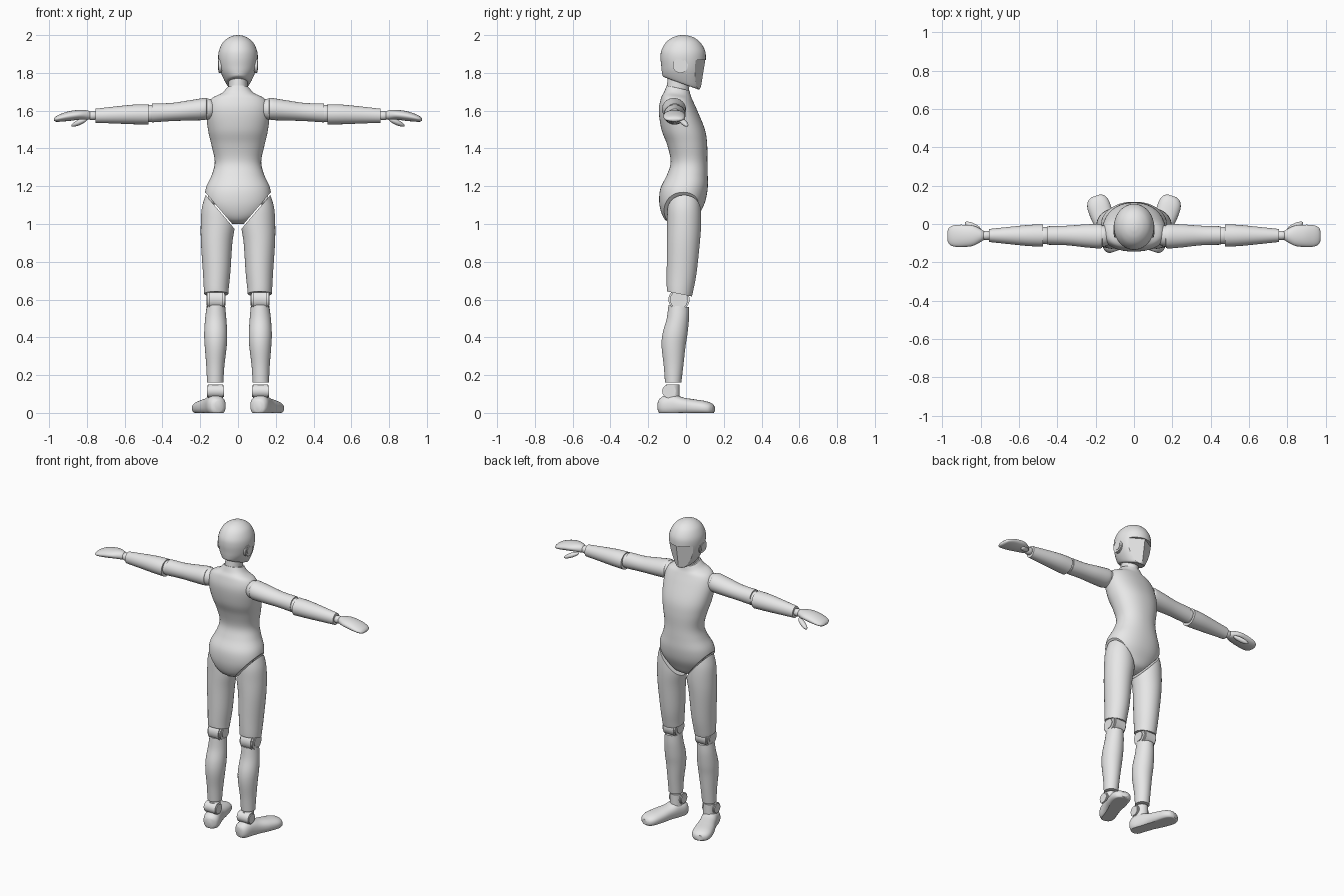
import bpy
import bmesh
import math
from mathutils import Matrix, Vector

default_cube = bpy.data.objects.get("Cube")
if default_cube:
    bpy.data.objects.remove(default_cube, do_unlink=True)

grey = bpy.data.materials.new("plain grey")
grey.use_nodes = True
grey.diffuse_color = (0.8, 0.8, 0.8, 1)
grey.node_tree.nodes["Principled BSDF"].inputs["Base Color"].default_value = (0.8, 0.8, 0.8, 1)


def finish(name, bm, angle=35):
    """Turn a bmesh into a smooth-shaded object with sharp rims."""
    bmesh.ops.recalc_face_normals(bm, faces=bm.faces[:])
    mesh = bpy.data.meshes.new(name)
    bm.to_mesh(mesh)
    bm.free()
    mesh.materials.append(grey)
    obj = bpy.data.objects.new(name, mesh)
    bpy.context.collection.objects.link(obj)
    smooth(mesh, angle)
    return obj


def smooth(mesh, angle=35):
    for poly in mesh.polygons:
        poly.use_smooth = True
    mesh.set_sharp_from_angle(angle=math.radians(angle))


def spline(rings, steps=5):
    """Catmull-Rom interpolation of the loft rings."""
    rings = [tuple(r) + (0,) * (6 - len(r)) for r in rings]
    pts = [rings[0]] + rings + [rings[-1]]
    out = []
    for a, b, c, d in zip(pts, pts[1:], pts[2:], pts[3:]):
        for i in range(steps):
            s = i / steps
            out.append([0.5 * (2 * q + (r - p) * s + (2 * p - 5 * q + 4 * r - w) * s * s
                               + (3 * q - p - 3 * r + w) * s ** 3)
                        for p, q, r, w in zip(a, b, c, d)])
    return out + [rings[-1]]


def loft(rings, axis="z", side=1, power=2.0, sides=40, floor=None):
    """Skin ovals (position, centre u, centre v, radius u, radius v, tilt)."""
    bm = bmesh.new()
    loops = []
    for t, cu, cv, ru, rv, tilt in spline(rings):
        loop = []
        for i in range(sides):
            a = math.tau * i / sides
            c, s = math.cos(a), math.sin(a)
            u = cu + ru * math.copysign(abs(c) ** (2 / power), c)
            v = cv + rv * math.copysign(abs(s) ** (2 / power), s)
            co = {"z": (u, v, t + tilt * (v - cv)), "x": (t, u, v), "y": (u, t, v)}[axis]
            z = co[2] if floor is None else max(co[2], floor)
            loop.append(bm.verts.new((co[0] * side, co[1], z)))
        loops.append(loop)
    for low, high in zip(loops, loops[1:]):
        for i in range(sides):
            j = (i + 1) % sides
            bm.faces.new((low[i], low[j], high[j], high[i]))
    bm.faces.new(loops[0])
    bm.faces.new(loops[-1])
    return bm


def slice_off(bm, point, normal):
    """Remove everything beyond a plane and close the cut."""
    geom = bm.verts[:] + bm.edges[:] + bm.faces[:]
    cut = bmesh.ops.bisect_plane(bm, geom=geom, plane_co=point, plane_no=normal, clear_outer=True)
    rim = [e for e in cut["geom_cut"] if isinstance(e, bmesh.types.BMEdge)]
    bmesh.ops.holes_fill(bm, edges=rim, sides=0)


def ball(name, loc, scale, turn=Matrix()):
    bm = bmesh.new()
    matrix = Matrix.Translation(loc) @ turn @ Matrix.Diagonal((*scale, 1))
    bmesh.ops.create_uvsphere(bm, u_segments=28, v_segments=16, radius=1, matrix=matrix)
    return finish(name, bm)


def disc(name, loc, radius, depth):
    """Rounded-rim cylinder lying along x."""
    bm = bmesh.new()
    matrix = Matrix.Translation(loc) @ Matrix.Rotation(math.pi / 2, 4, "Y")
    bmesh.ops.create_cone(bm, cap_ends=True, segments=32, radius1=radius, radius2=radius,
                          depth=depth, matrix=matrix)
    rims = [e for e in bm.edges if abs(e.verts[0].co.x - e.verts[1].co.x) < 1e-5]
    bmesh.ops.bevel(bm, geom=rims, offset=min(radius, depth) * 0.15, segments=2, affect="EDGES")
    return finish(name, bm)


# Head: tapered egg with a slanted jaw
head = finish("head", loft([
    (1.745, 0, -.025, .05, .08, -.35), (1.75, 0, -.025, .064, .098, -.35),
    (1.79, 0, -.018, .086, .11, -.15), (1.83, 0, -.015, .099, .116, -.05),
    (1.88, 0, -.015, .105, .12), (1.92, 0, -.015, .1, .115), (1.96, 0, -.015, .081, .092),
    (1.985, 0, -.015, .053, .061), (1.997, 0, -.015, .024, .028), (2.0, 0, -.015, .004, .004)]))

# Face: two flat planes meeting in a central ridge under the brow
bm = bmesh.new()
outline = [(0, .102), (.14, .021), (.14, .3), (-.14, .3), (-.14, .021)]
lower = [bm.verts.new((x, y - .035, 1.65)) for x, y in outline]
upper = [bm.verts.new((x, y, 1.868)) for x, y in outline]
bm.faces.new(lower)
bm.faces.new(upper)
for i in range(len(outline)):
    j = (i + 1) % len(outline)
    bm.faces.new((lower[i], lower[j], upper[j], upper[i]))
cutter = finish("face_cutter", bm)
cutter.hide_render = True
cut = head.modifiers.new("face", "BOOLEAN")
cut.operation = "DIFFERENCE"
cut.object = cutter
bpy.context.view_layer.objects.active = head
bpy.ops.object.modifier_apply(modifier=cut.name)
bpy.data.objects.remove(cutter, do_unlink=True)
smooth(head.data, 25)

finish("neck", loft([(1.66, 0, -.05, .054, .06, -.25), (1.72, 0, -.043, .05, .058, -.25),
                     (1.79, 0, -.035, .05, .058, -.25)]))

# Torso: one body shell, cut diagonally for the legs
leg_slope = Vector((1.17, 0, -1)).normalized()
torso = loft([
    (1.0, 0, -.025, .04, .045), (1.02, 0, -.028, .09, .08), (1.06, 0, -.028, .14, .103),
    (1.12, 0, -.02, .172, .122), (1.19, 0, -.01, .17, .125), (1.26, 0, .007, .139, .108),
    (1.33, 0, .016, .123, .097), (1.42, 0, .006, .141, .106), (1.5, 0, -.015, .159, .115),
    (1.6, 0, -.042, .167, .102), (1.66, 0, -.048, .145, .084, -.08),
    (1.69, 0, -.045, .088, .07, -.15), (1.72, 0, -.042, .058, .061, -.22)], power=2.2, sides=56)
for side in (1, -1):
    slice_off(torso, (.03 * side, 0, 1.0), (leg_slope.x * side, 0, leg_slope.z))
finish("torso", torso)

for side, label in ((1, "left"), (-1, "right")):
    def at(x, y, z):
        return (x * side, y, z)

    # Ear disc with a raised hub
    disc(label + "_ear", at(.093, -.03, 1.84), .04, .022)
    disc(label + "_ear_hub", at(.096, -.03, 1.84), .028, .022)

    # Arm
    ball(label + "_shoulder_joint", at(.165, -.062, 1.608), (.055, .056, .056))
    finish(label + "_upper_arm", loft([
        (.165, -.063, 1.61, .05, .048), (.175, -.064, 1.609, .063, .058),
        (.25, -.062, 1.602, .06, .054), (.35, -.06, 1.593, .051, .048),
        (.455, -.06, 1.588, .048, .05)], "x", side))
    ball(label + "_elbow_joint", at(.463, -.06, 1.585), (.045, .045, .045))
    finish(label + "_forearm", loft([
        (.475, -.06, 1.58, .058, .054), (.55, -.06, 1.58, .055, .052),
        (.65, -.06, 1.577, .045, .045), (.755, -.06, 1.573, .034, .037)], "x", side))
    ball(label + "_wrist_joint", at(.77, -.06, 1.574), (.035, .024, .024))
    finish(label + "_hand", loft([
        (.782, -.06, 1.574, .022, .02), (.8, -.06, 1.577, .034, .025),
        (.84, -.061, 1.578, .053, .026), (.89, -.062, 1.572, .058, .026),
        (.935, -.062, 1.563, .056, .021), (.962, -.062, 1.556, .045, .015),
        (.973, -.062, 1.553, .025, .007)], "x", side), 60)
    swing = Matrix.Rotation(math.radians(25 * side), 4, "Z") @ Matrix.Rotation(
        math.radians(22 * side), 4, "Y")
    ball(label + "_thumb", at(.84, -.012, 1.538), (.05, .016, .014), swing)

    # Thigh, sliced parallel to the body's leg opening
    thigh = loft([
        (.63, .115, -.035, .064, .066, -.2), (.66, .115, -.032, .066, .07, -.2),
        (.75, .113, -.023, .073, .079, -.1), (.9, .113, -.014, .083, .087),
        (1.0, .106, -.01, .091, .09), (1.08, .105, -.01, .087, .088),
        (1.14, .102, -.01, .074, .08), (1.18, .1, -.01, .058, .07)], side=side)
    slice_off(thigh, (.03 * side, 0, .988), (-leg_slope.x * side, 0, -leg_slope.z))
    finish(label + "_thigh", thigh)
    disc(label + "_hip_joint", at(.125, -.01, 1.135), .032, .07)

    # Knee and shin
    disc(label + "_knee_joint", at(.117, -.037, .6), .056, .092)
    disc(label + "_knee_hub", at(.117, -.037, .6), .036, .1)
    finish(label + "_shin", loft([
        (.16, .121, -.068, .043, .043), (.25, .12, -.066, .048, .052),
        (.35, .118, -.066, .058, .063), (.42, .118, -.058, .061, .066),
        (.5, .118, -.043, .056, .059), (.565, .117, -.038, .049, .055, -.1)], side=side))

    # Ankle and turned-out foot
    finish(label + "_ankle_post", loft([(.06, .121, -.075, .04, .042),
                                        (.15, .121, -.07, .036, .036)], side=side))
    disc(label + "_ankle_joint", at(.12, -.09, .115), .036, .09)
    foot = finish(label + "_foot", loft([
        (-.057, 0, .035, .022, .03), (-.046, 0, .035, .04, .043), (-.02, 0, .038, .05, .054),
        (.03, 0, .04, .05, .055), (.08, .002, .035, .052, .046), (.14, .004, .03, .059, .042),
        (.2, .004, .026, .06, .037), (.235, .003, .022, .047, .029),
        (.25, .002, .02, .024, .016)], "y", side, power=2.3, floor=0))
    foot.location = at(.12, -.09, 0)
    foot.rotation_euler.z = math.radians(-18 * side)
